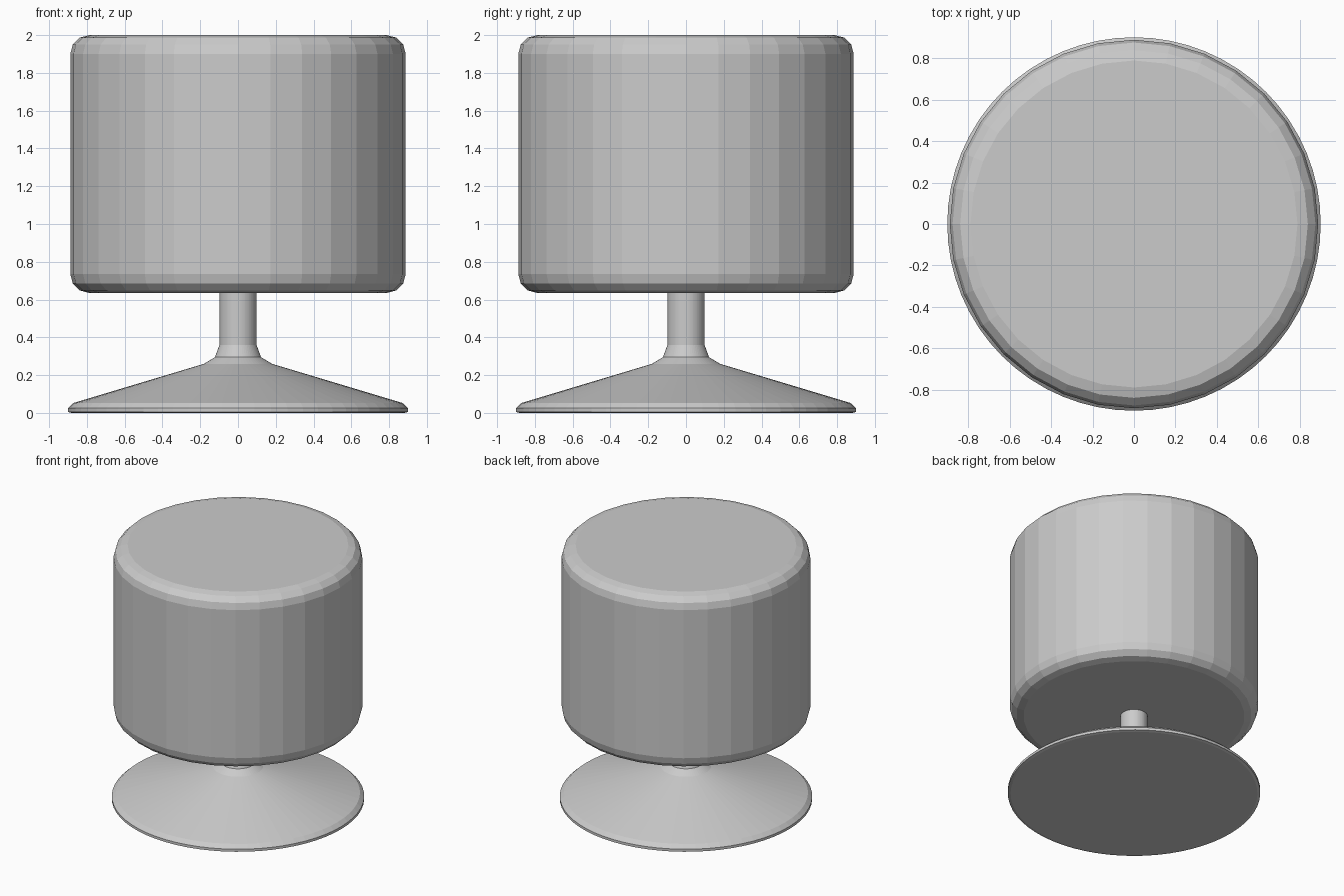
import bpy, bmesh, math

if "Cube" in bpy.data.objects:
    bpy.data.objects.remove(bpy.data.objects["Cube"])


def lathe(name, profile, sides):
    """Spin an (r, z) profile around z; both ends are closed with flat caps."""
    bm = bmesh.new()
    rings = [[bm.verts.new((r * math.cos(2 * math.pi * i / sides),
                            r * math.sin(2 * math.pi * i / sides), z))
              for i in range(sides)] for r, z in profile]
    for low, high in zip(rings, rings[1:]):
        for i in range(sides):
            j = (i + 1) % sides
            bm.faces.new((low[i], low[j], high[j], high[i]))
    bm.faces.new(rings[0][::-1])
    bm.faces.new(rings[-1])
    mesh = bpy.data.meshes.new(name)
    bm.to_mesh(mesh)
    bm.free()
    obj = bpy.data.objects.new(name, mesh)
    bpy.context.collection.objects.link(obj)
    return obj


# Flared foot running up into the stem
lathe("pedestal_base", [(0.88, 0.0), (0.90, 0.005), (0.90, 0.025), (0.87, 0.053),
                        (0.18, 0.26), (0.122, 0.295), (0.098, 0.36), (0.098, 0.64)], 64)

# Drum with rounded rims: three-segment quarter arcs
R, BOTTOM, TOP, ROUND = 0.888, 0.635, 2.0, 0.10
arc = [(R - ROUND + ROUND * math.cos(a), ROUND - ROUND * math.sin(a))
       for a in (math.radians(30 * k) for k in range(4))]
profile = [(r, BOTTOM + d) for r, d in reversed(arc)] + [(r, TOP - d) for r, d in arc]
lathe("drum", profile, 32)
